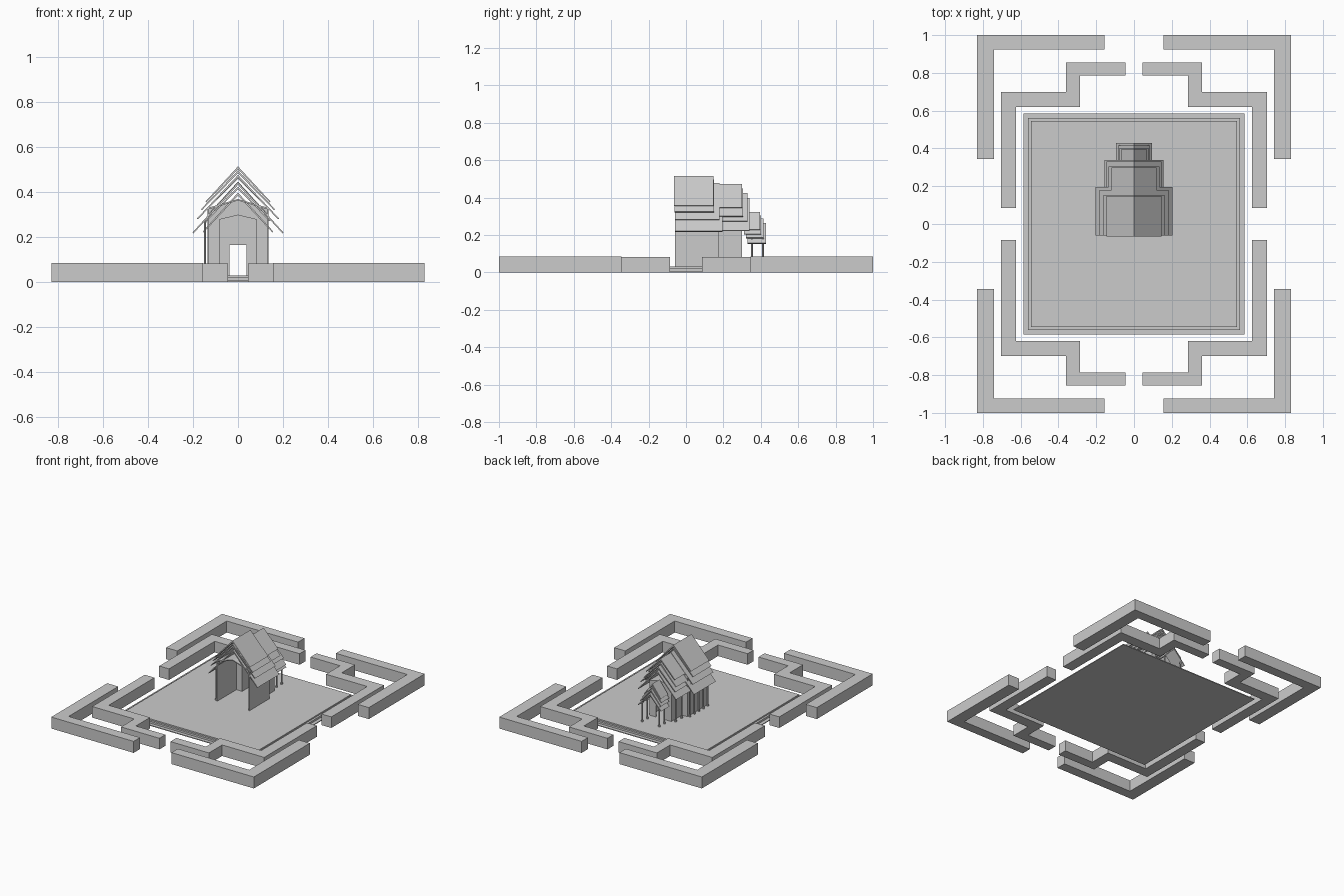
import bpy, bmesh

if "Cube" in bpy.data.objects:
    bpy.data.objects.remove(bpy.data.objects["Cube"])


def prism(name, pts, a, b, axis):
    """Extrude a closed outline from a to b along y (xz outline) or z (xy outline)."""
    bm = bmesh.new()
    place = (lambda p, t: (p[0], t, p[1])) if axis == 'y' else (lambda p, t: (p[0], p[1], t))
    lo = [bm.verts.new(place(p, a)) for p in pts]
    hi = [bm.verts.new(place(p, b)) for p in pts]
    n = len(pts)
    bm.faces.new(lo)
    bm.faces.new(hi[::-1])
    for i in range(n):
        bm.faces.new((lo[i], hi[i], hi[(i + 1) % n], lo[(i + 1) % n]))
    bmesh.ops.recalc_face_normals(bm, faces=bm.faces)
    me = bpy.data.meshes.new(name)
    bm.to_mesh(me)
    bm.free()
    ob = bpy.data.objects.new(name, me)
    bpy.context.collection.objects.link(ob)
    return ob


def slab(name, x, y, z0, z1):
    return prism(name, [(-x, -y), (x, -y), (x, y), (-x, y)], z0, z1, 'z')


def mirror(ob):
    m = ob.modifiers.new('mirror', 'MIRROR')
    m.use_axis = (True, True, False)


def arch(name, half, eave, peak, ihalf, ieave, ipeak, y0, y1, base=0.03):
    """Open-bottomed frame: outer low gable with an inner gabled opening."""
    pts = [(-half, base), (-half, eave), (0, peak), (half, eave), (half, base),
           (ihalf, base), (ihalf, ieave), (0, ipeak), (-ihalf, ieave), (-ihalf, base)]
    return prism(name, pts, y0, y1, 'y')


def roof_sheet(name, peak, half, eave, y0, y1, t=0.009):
    pts = [(-half, eave), (0, peak), (half, eave),
           (half - t * 0.5, eave - t * 0.4), (0, peak - t * 1.4), (-half + t * 0.5, eave - t * 0.4)]
    return prism(name, pts, y0, y1, 'y')


def post(name, x, y, top, r=0.005):
    # round shaft with a wider foot and cap
    for part, rad, z0, z1 in (('shaft', r, 0.03, top), ('foot', r * 1.5, 0.03, 0.042),
                              ('cap', r * 1.5, top - 0.01, top)):
        bpy.ops.mesh.primitive_cylinder_add(vertices=8, radius=rad, depth=z1 - z0,
                                            location=(x, y, (z0 + z1) / 2))
        bpy.context.object.name = name + '_' + part


# enclosure walls, one corner mirrored to four
mirror(prism('outer_wall', [(0.155, 0.925), (0.74, 0.925), (0.74, 0.345), (0.83, 0.345),
                            (0.83, 1.0), (0.155, 1.0)], 0, 0.085, 'z'))
mirror(prism('inner_wall', [(0.045, 0.785), (0.287, 0.785), (0.287, 0.62), (0.625, 0.62),
                            (0.625, 0.085), (0.705, 0.085), (0.705, 0.70), (0.36, 0.70),
                            (0.36, 0.855), (0.045, 0.855)], 0, 0.082, 'z'))

# stepped platform
slab('platform_base', 0.585, 0.585, 0, 0.006)
slab('platform_step', 0.56, 0.56, 0.006, 0.02)
slab('platform_top', 0.545, 0.545, 0.02, 0.03)

# front hall: open tunnel, closed at the back by an arched wall
arch('front_hall_shell', 0.135, 0.33, 0.37, 0.129, 0.324, 0.363, -0.06, 0.17)
arch('front_hall_back_wall', 0.135, 0.33, 0.37, 0.085, 0.285, 0.305, 0.165, 0.175)

# middle hall with a door in the rear wall
arch('middle_hall_shell', 0.09, 0.287, 0.308, 0.082, 0.278, 0.298, 0.165, 0.30)
arch('door_wall', 0.085, 0.285, 0.305, 0.037, 0.165, 0.165, 0.292, 0.30)

# layered roofs: peak, half width, eave height, y start, y end
tiers = {
    'front_roof': [(0.515, 0.145, 0.358, -0.065, 0.147), (0.497, 0.165, 0.324, -0.062, 0.15),
                   (0.477, 0.183, 0.283, -0.06, 0.18), (0.445, 0.203, 0.22, -0.06, 0.195)],
    'middle_roof': [(0.472, 0.12, 0.347, 0.15, 0.30), (0.447, 0.135, 0.30, 0.15, 0.305),
                    (0.425, 0.145, 0.275, 0.15, 0.33), (0.398, 0.157, 0.225, 0.15, 0.34)],
    'porch_roof': [(0.322, 0.07, 0.23, 0.31, 0.395), (0.305, 0.08, 0.205, 0.31, 0.40),
                   (0.287, 0.086, 0.185, 0.32, 0.415), (0.263, 0.096, 0.156, 0.33, 0.428)],
}
for name, sheets in tiers.items():
    for s in sheets:
        roof_sheet(name, *s)

# rear porch posts
for x in (-0.07, 0.07):
    for y in (0.352, 0.412):
        post('porch_post', x, y, 0.18)

# colonnade along the left side
for i in range(5):
    post('side_post', -0.147, -0.045 + i * 0.052, 0.275)
for y in (0.215, 0.285):
    post('middle_post', -0.115, y, 0.265)
